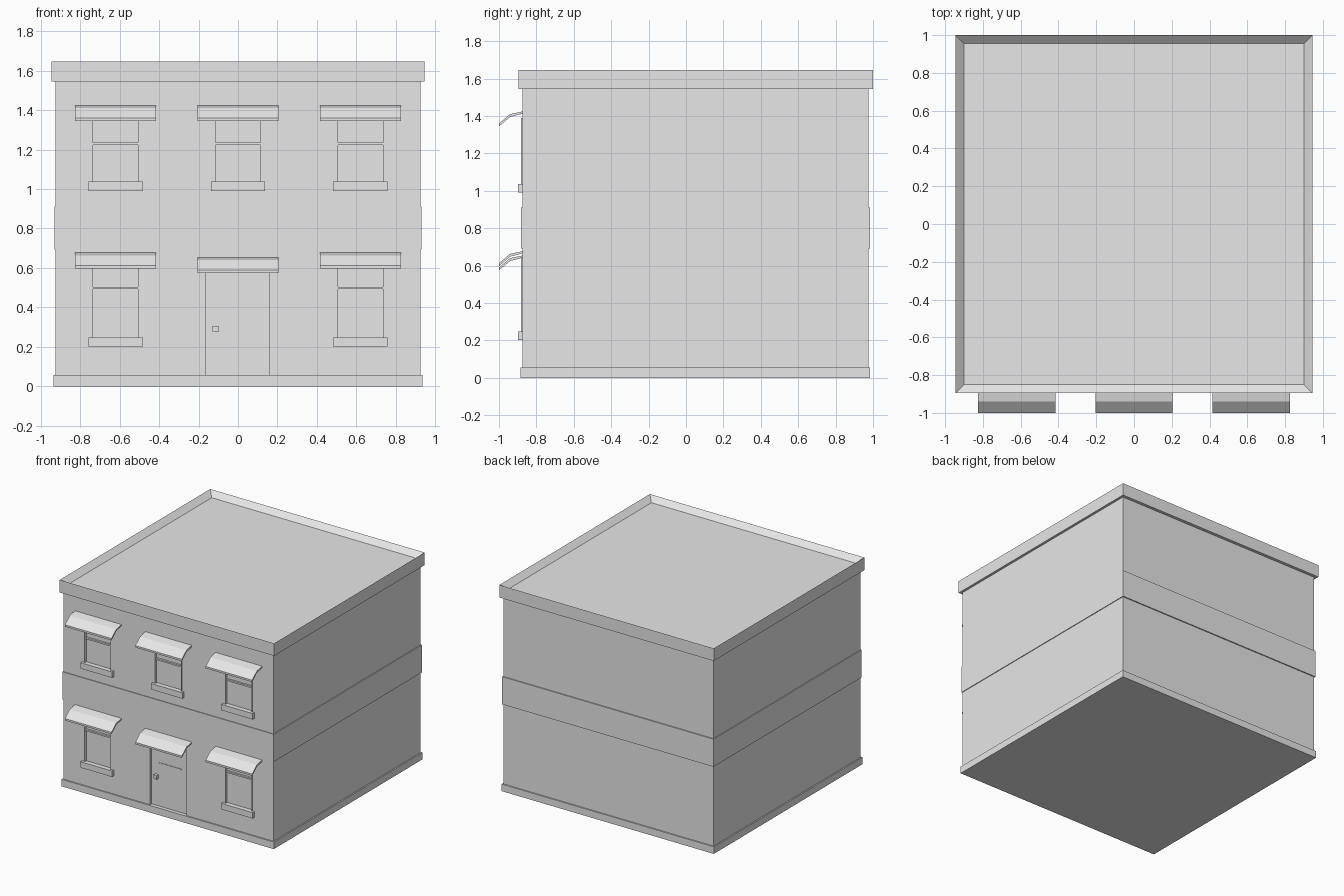
import bpy
import bmesh

cube = bpy.data.objects.get("Cube")
if cube:
    bpy.data.objects.remove(cube, do_unlink=True)

grey = bpy.data.materials.new("plain grey")
grey.use_nodes = True
COLOUR = (0.8, 0.8, 0.8, 1)
grey.diffuse_color = COLOUR
grey.node_tree.nodes["Principled BSDF"].inputs["Base Color"].default_value = COLOUR

WALL = -0.875     # front face of the wall
RECESS = 0.015    # depth of window panes behind the wall
WINDOW_X = 0.62   # spacing of the window columns


def add_box(bm, x0, x1, y0, y1, z0, z1):
    verts = bmesh.ops.create_cube(bm, size=1)["verts"]
    for v in verts:
        v.co.x = x1 if v.co.x > 0 else x0
        v.co.y = y1 if v.co.y > 0 else y0
        v.co.z = z1 if v.co.z > 0 else z0


def finish(name, bm):
    bmesh.ops.recalc_face_normals(bm, faces=bm.faces)
    mesh = bpy.data.meshes.new(name)
    bm.to_mesh(mesh)
    bm.free()
    mesh.materials.append(grey)
    obj = bpy.data.objects.new(name, mesh)
    bpy.context.collection.objects.link(obj)
    return obj


def boxes(name, *sizes):
    bm = bmesh.new()
    for size in sizes:
        add_box(bm, *size)
    return finish(name, bm)


def awning(name, x, top):
    # thin bent sheet: upper surface, then lower surface
    profile = [(WALL + 0.005, 0), (-0.94, -0.015), (-1.0, -0.065),
               (-1.0, -0.08), (-0.94, -0.03), (WALL + 0.005, -0.012)]
    bm = bmesh.new()
    face = bm.faces.new([bm.verts.new((x - 0.205, y, top + z)) for y, z in profile])
    moved = bmesh.ops.extrude_face_region(bm, geom=[face])["geom"]
    bmesh.ops.translate(bm, vec=(0.41, 0, 0),
                        verts=[v for v in moved if isinstance(v, bmesh.types.BMVert)])
    finish(name, bm)


def window(name, x, low, high, rail, top):
    left, right = x - 0.12, x + 0.12
    front, back, edge = WALL - 0.006, WALL + RECESS, 0.006
    boxes(name + "_frame",
          (left, left + edge, front, back, low, high),
          (right - edge, right, front, back, low, high),
          (left, right, front, back, high - edge, high),
          (left, right, WALL, back, rail, rail + 0.012))
    boxes(name + "_sill", (x - 0.138, x + 0.138, -0.898, back, low - 0.047, low))
    awning(name + "_awning", x, top)
    openings.append((left, right, -1, back, low, high))


# Windows, in two storeys
openings = []
for side, x in (("right", -WINDOW_X), ("middle", 0), ("left", WINDOW_X)):
    window("upper_" + side + "_window", x, 1.037, 1.39, 1.224, 1.425)
    if x:
        window("lower_" + side + "_window", x, 0.248, 0.645, 0.492, 0.678)

# Door, set back in its opening
openings.append((-0.162, 0.158, -1, WALL + 0.02, 0.05, 0.63))
awning("door_awning", 0, 0.655)
boxes("door_handle", (-0.13, -0.1, -0.88, -0.85, 0.275, 0.305))
boxes("door_slot", (-0.1, 0.1, -0.859, -0.85, 0.395, 0.403))

# Walls with the openings cut into them
walls = boxes("walls", (-0.925, 0.925, WALL, 0.975, 0, 1.56))
cutter = boxes("opening_cutter", *openings)
cutter.hide_render = True
cut = walls.modifiers.new("openings", "BOOLEAN")
cut.operation = "DIFFERENCE"
cut.solver = "EXACT"
cut.object = cutter
bpy.context.view_layer.objects.active = walls
bpy.ops.object.modifier_apply(modifier=cut.name)
bpy.data.objects.remove(cutter, do_unlink=True)

# Plinth and the band between the storeys
boxes("plinth", (-0.935, 0.935, -0.885, 0.985, 0, 0.056))
boxes("storey_band", (-0.931, 0.931, -0.881, 0.984, 0.692, 0.912))

# Cornice with a sunken flat roof
bm = bmesh.new()
add_box(bm, -0.945, 0.945, -0.895, 1.0, 1.545, 1.645)
bm.normal_update()
roof = max(bm.faces, key=lambda f: f.calc_center_median().z)
bmesh.ops.inset_region(bm, faces=[roof], thickness=0.063)
bmesh.ops.translate(bm, verts=list(roof.verts), vec=(0, 0, -0.04))
finish("cornice_and_roof", bm)
